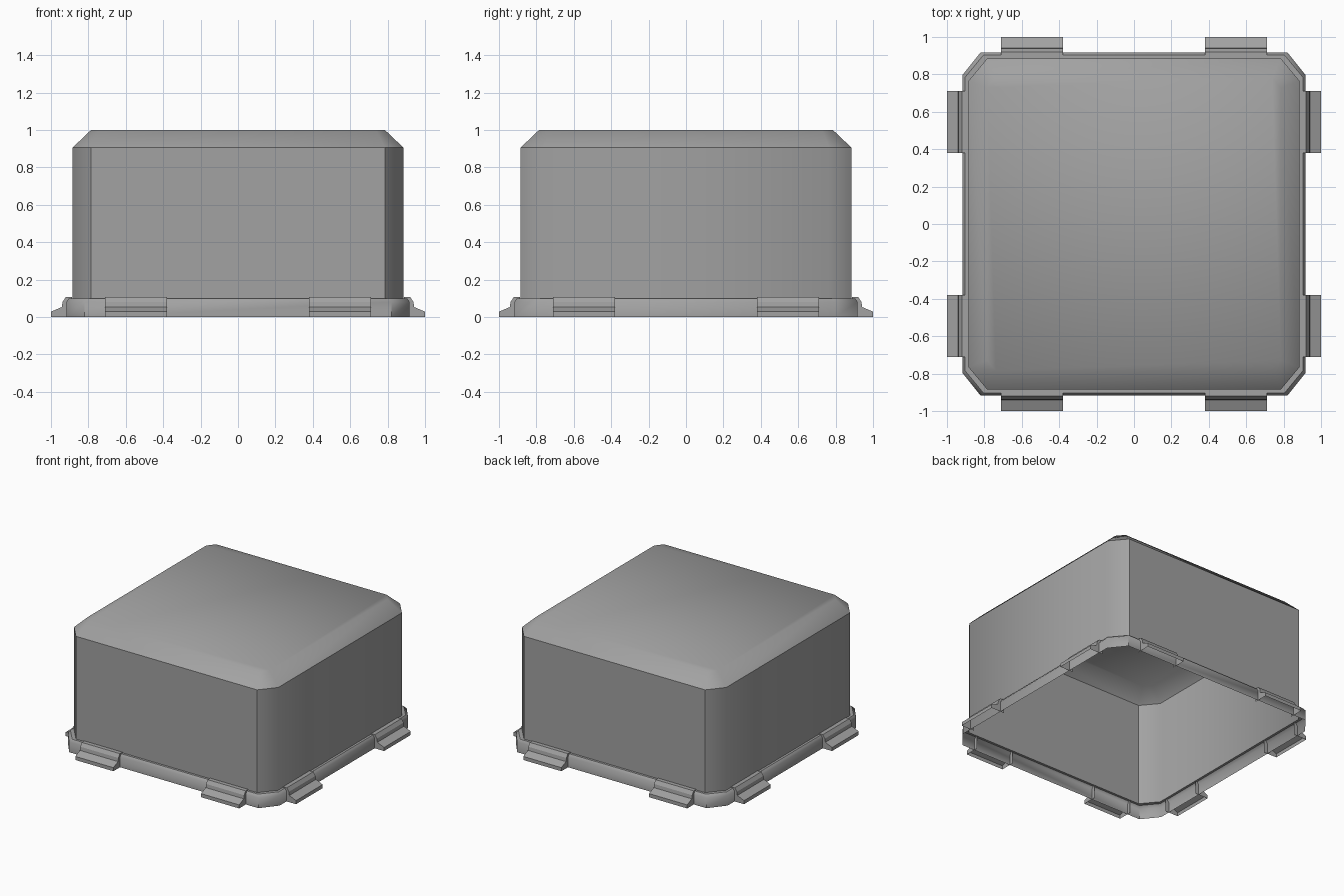
import bpy, bmesh, math
from mathutils import Matrix

if "Cube" in bpy.data.objects:
    bpy.data.objects.remove(bpy.data.objects["Cube"])

grey = bpy.data.materials.new("mid grey")
grey.use_nodes = True
colour = (0.36, 0.36, 0.36, 1)
grey.diffuse_color = colour
grey.node_tree.nodes["Principled BSDF"].inputs["Base Color"].default_value = colour


def octagon(half, cx, cy):
    """Square of half size with corners cut: cx along the front, cy along the sides."""
    quarter = [(half, cy), (cx, half)]
    pts = quarter + [(-x, y) for x, y in reversed(quarter)]
    return pts + [(-x, -y) for x, y in pts]


def finish(bm, name, angle):
    mesh = bpy.data.meshes.new(name)
    bm.to_mesh(mesh)
    bm.free()
    mesh.materials.append(grey)
    obj = bpy.data.objects.new(name, mesh)
    bpy.context.collection.objects.link(obj)
    bpy.ops.object.select_all(action="DESELECT")
    obj.select_set(True)
    bpy.context.view_layer.objects.active = obj
    bpy.ops.object.shade_smooth_by_angle(angle=math.radians(angle))
    return obj


def loft(name, rings, cap):
    """Skin a stack of (half, cx, cy, z) cut-corner squares, open at the bottom."""
    bm = bmesh.new()
    loops = [[bm.verts.new((x, y, z)) for x, y in octagon(h, cx, cy)]
             for h, cx, cy, z in rings]
    for low, high in zip(loops, loops[1:]):
        for i in range(len(low)):
            j = (i + 1) % len(low)
            bm.faces.new((low[i], low[j], high[j], high[i]))
    if cap:
        bm.faces.new(loops[-1])
    return finish(bm, name, 45)


# Open-bottomed cover with a bevelled top
loft("cover_shell", [(0.885, 0.785, 0.765, 0.1),
                     (0.885, 0.785, 0.765, 0.905),
                     (0.785, 0.738, 0.728, 1.0)], True)

# Rim skirt that flares out around the opening
loft("rim", [(0.918, 0.82, 0.795, 0),
             (0.918, 0.82, 0.795, 0.08),
             (0.903, 0.805, 0.785, 0.1),
             (0.885, 0.785, 0.765, 0.1)], False)

# Hollow clips: two on each side, as an extruded lip with end plates
lip = [(1.0, 0), (1.0, 0.028), (0.942, 0.053), (0.938, 0.08),
       (0.92, 0.107), (0.888, 0.107)]


def clip(name, turn, start, end):
    bm = bmesh.new()
    a, b = ([bm.verts.new((x, y, z)) for x, z in lip] for y in (start, end))
    for i in range(len(lip) - 1):
        bm.faces.new((a[i], b[i], b[i + 1], a[i + 1]))
    for side, y in ((a, start), (b, end)):
        foot = bm.verts.new((0.888, y, 0))
        plate = side + [foot]
        bm.faces.new(plate if side is b else plate[::-1])
    bmesh.ops.recalc_face_normals(bm, faces=bm.faces)
    if sum(f.normal.x * f.calc_area() for f in bm.faces) < 0:
        bmesh.ops.reverse_faces(bm, faces=bm.faces)
    bm.transform(Matrix.Rotation(turn, 4, "Z"))
    finish(bm, name, 20)


for k, side in enumerate(("left", "back", "right", "front")):
    clip(side + "_clip_a", k * math.pi / 2, 0.38, 0.71)
    clip(side + "_clip_b", k * math.pi / 2, -0.71, -0.38)
